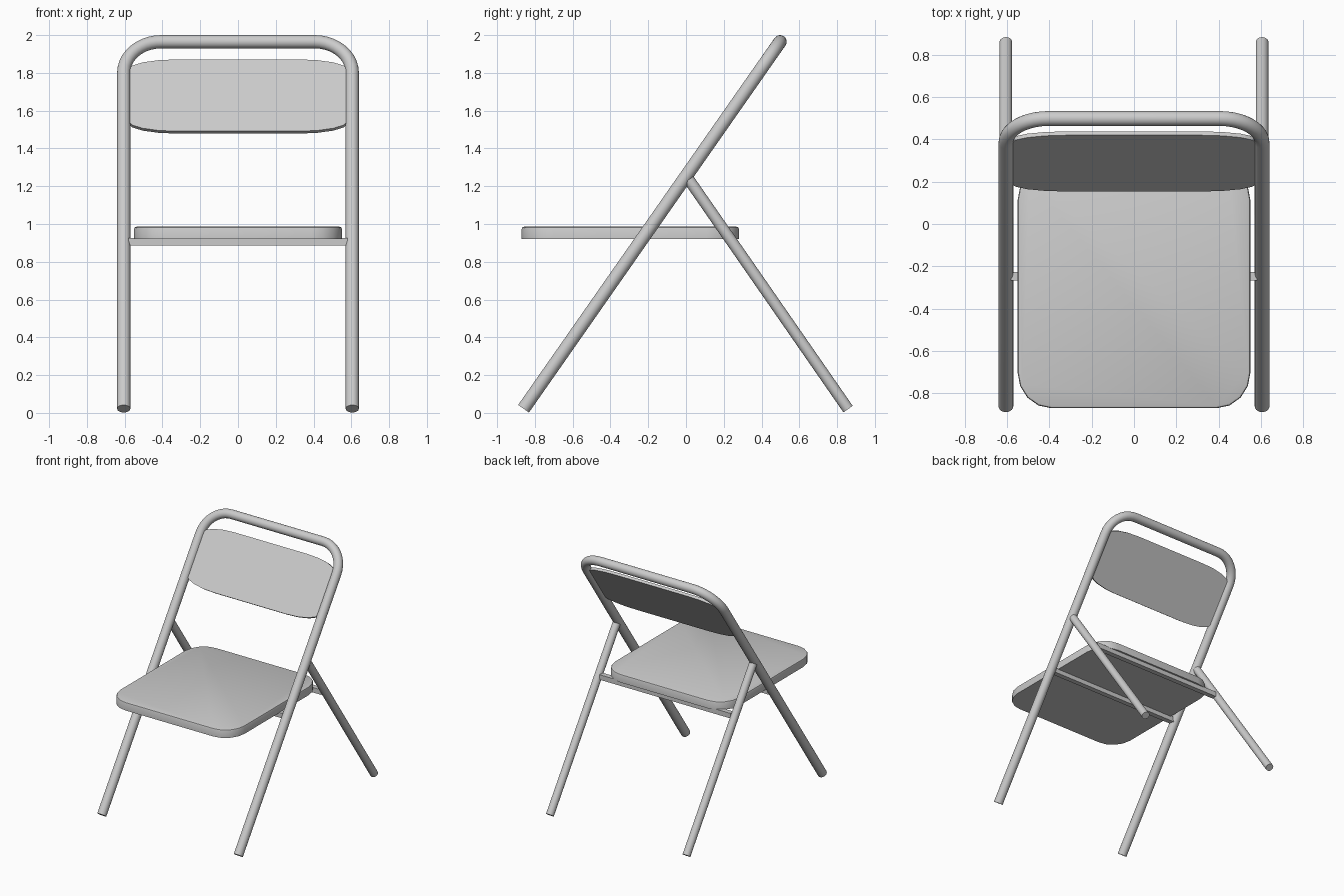
import bpy, bmesh, math
from mathutils import Vector, Matrix

if "Cube" in bpy.data.objects:
    bpy.data.objects.remove(bpy.data.objects["Cube"])

grey = bpy.data.materials.new("light grey")
grey.use_nodes = True
COLOR = (0.6, 0.6, 0.6, 1)
grey.diffuse_color = COLOR
grey.node_tree.nodes["Principled BSDF"].inputs["Base Color"].default_value = COLOR

TUBE_X = 0.605
foot = Vector((0, -0.86, 0.022))
top = Vector((0, 0.498, 1.965))
lean = (top - foot).normalized()          # direction up the sloping frame


def finish(name, bm, angle=40):
    bmesh.ops.recalc_face_normals(bm, faces=bm.faces)
    mesh = bpy.data.meshes.new(name)
    bm.to_mesh(mesh)
    bm.free()
    obj = bpy.data.objects.new(name, mesh)
    bpy.context.collection.objects.link(obj)
    mesh.materials.append(grey)
    bpy.ops.object.select_all(action='DESELECT')
    bpy.context.view_layer.objects.active = obj
    obj.select_set(True)
    bpy.ops.object.shade_smooth_by_angle(angle=math.radians(angle))
    return obj


def sweep(name, path, radius, sides=20):
    """Capped tube along a planar path."""
    bm = bmesh.new()
    normal = Vector((0, -lean.z, lean.y)) if len(path) > 2 else Vector((1, 0, 0))
    rings = []
    for i, p in enumerate(path):
        t = (path[min(i + 1, len(path) - 1)] - path[max(i - 1, 0)]).normalized()
        side = t.cross(normal)
        angles = [2 * math.pi * k / sides for k in range(sides)]
        rings.append([bm.verts.new(p + radius * (math.cos(a) * normal + math.sin(a) * side))
                      for a in angles])
    for a, b in zip(rings, rings[1:]):
        for k in range(sides):
            n = (k + 1) % sides
            bm.faces.new((a[k], a[n], b[n], b[k]))
    bm.faces.new(rings[0])
    bm.faces.new(rings[-1])
    return finish(name, bm)


def panel(name, half_x, half_y, rx, ry, thick, matrix, bevel, steps=4):
    """Flat board with elliptical corners, centred on the matrix origin."""
    bm = bmesh.new()
    verts = []
    for q, (sx, sy) in enumerate(((1, 1), (-1, 1), (-1, -1), (1, -1))):
        for k in range(steps + 1):
            a = math.pi / 2 * (q + k / steps)
            verts.append(bm.verts.new((sx * (half_x - rx) + rx * math.cos(a),
                                       sy * (half_y - ry) + ry * math.sin(a), -thick / 2)))
    face = bm.faces.new(verts)
    ext = bmesh.ops.extrude_face_region(bm, geom=[face])["geom"]
    upper = [v for v in ext if isinstance(v, bmesh.types.BMVert)]
    bmesh.ops.translate(bm, verts=upper, vec=(0, 0, thick))
    if bevel:
        rim = [e for e in bm.edges if all(v in upper for v in e.verts)]
        bmesh.ops.bevel(bm, geom=rim, offset=bevel, segments=2, affect='EDGES', profile=0.5)
    bm.transform(matrix)
    return finish(name, bm)


# Bent tube: both front legs and the top rail in one piece
BEND = 0.2
half = []
for k in range(11):
    a = math.pi / 2 * k / 10
    half.append(Vector((TUBE_X - BEND + BEND * math.cos(a), 0, 0))
                + top - lean * BEND * (1 - math.sin(a)))
half.insert(0, foot + Vector((TUBE_X, 0, 0)))
mirrored = [Vector((-p.x, p.y, p.z)) for p in reversed(half)]
sweep("main_frame", half + mirrored, 0.035)

# Rear legs
hinge, heel = Vector((0, 0.015, 1.235)), Vector((0, 0.858, 0.02))
for side, s in (("left", 1), ("right", -1)):
    offset = Vector((s * TUBE_X, 0, 0))
    sweep("rear_leg_" + side, [hinge + offset, heel + offset], 0.03)

# Square crossbars under the seat
for name, y in (("front_crossbar", -0.247), ("rear_crossbar", 0.246)):
    bm = bmesh.new()
    bmesh.ops.create_cube(bm, size=1, matrix=Matrix.Translation((0, y, 0.905))
                          @ Matrix.Diagonal((2 * TUBE_X - 0.05, 0.04, 0.04, 1)))
    finish(name, bm)

# Seat board
panel("seat", 0.55, 0.575, 0.16, 0.17, 0.065,
      Matrix.Translation((0, -0.295, 0.953)), 0.012)

# Backrest lying in the plane of the frame
centre = foot + lean * ((1.675 - foot.z) / lean.z)
tilt = Matrix.Rotation(math.atan2(lean.z, lean.y), 4, 'X')
panel("backrest", 0.58, 0.232, 0.26, 0.065, 0.022, Matrix.Translation(centre) @ tilt, 0)
